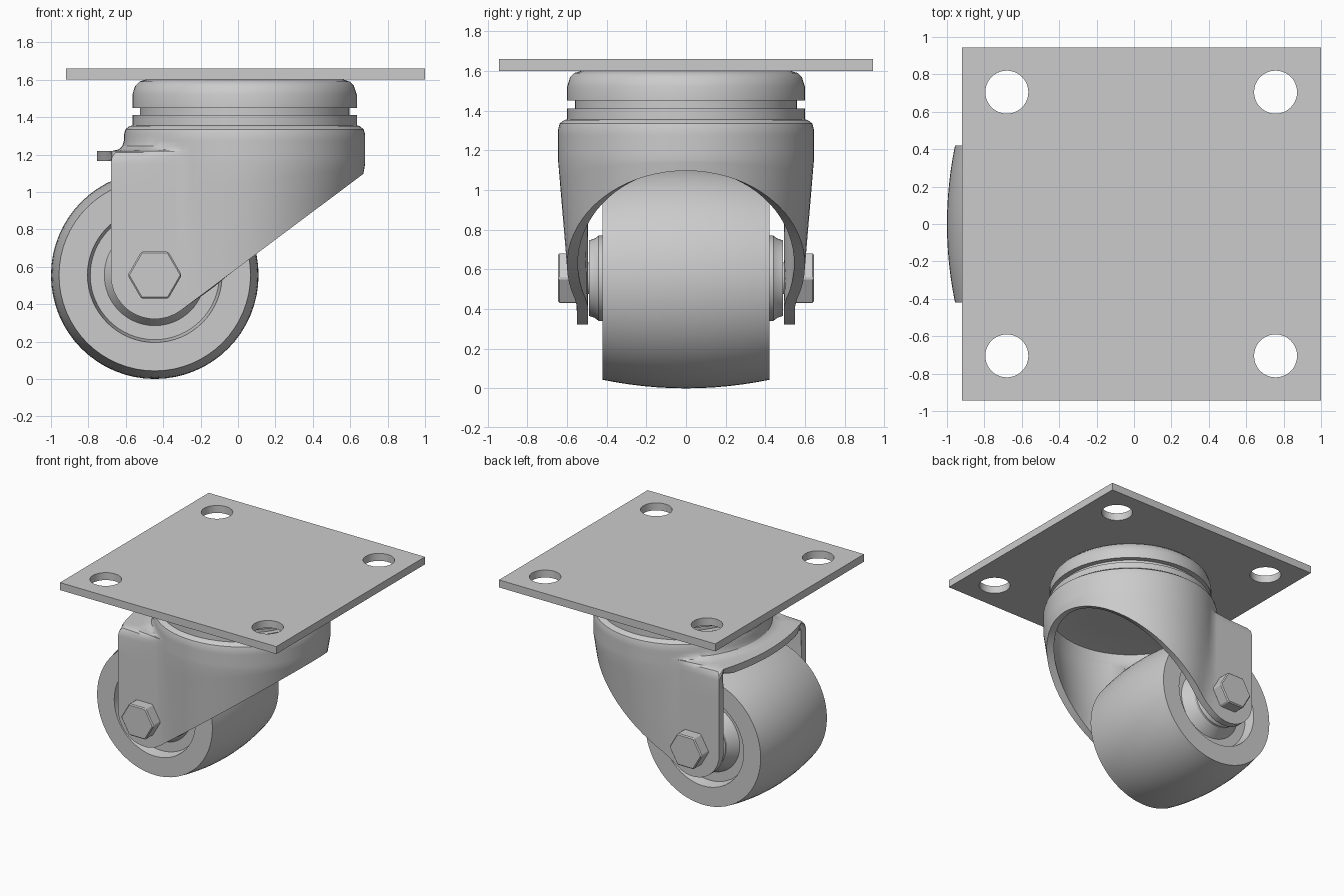
import bpy, bmesh
from math import sin, cos, pi, radians
from mathutils import Matrix

if "Cube" in bpy.data.objects:
    bpy.data.objects.remove(bpy.data.objects["Cube"])

AX, AZ = -0.445, 0.555      # wheel axle position
CX = 0.035                  # swivel axis


def finish(name, bm, smooth=True, angle=30):
    me = bpy.data.meshes.new(name)
    bm.to_mesh(me)
    bm.free()
    ob = bpy.data.objects.new(name, me)
    bpy.context.collection.objects.link(ob)
    bpy.ops.object.select_all(action='DESELECT')
    ob.select_set(True)
    bpy.context.view_layer.objects.active = ob
    if smooth:
        bpy.ops.object.shade_smooth_by_angle(angle=radians(angle))
    return ob


def apply_mod(ob, kind, **settings):
    bpy.context.view_layer.objects.active = ob
    mod = ob.modifiers.new(kind.title(), kind)
    for key, value in settings.items():
        setattr(mod, key, value)
    bpy.ops.object.modifier_apply(modifier=mod.name)


def lathe(name, profile, matrix, steps=64):
    """Spin (radius, height) points around local z."""
    bm = bmesh.new()
    vs = [bm.verts.new((r, 0, h)) for r, h in profile]
    es = [bm.edges.new(p) for p in zip(vs, vs[1:])]
    bmesh.ops.spin(bm, geom=vs + es, cent=(0, 0, 0), axis=(0, 0, 1),
                   angle=2 * pi, steps=steps)
    bmesh.ops.remove_doubles(bm, verts=bm.verts, dist=1e-4)
    bmesh.ops.recalc_face_normals(bm, faces=bm.faces)
    bm.transform(matrix)
    return finish(name, bm)


def cylinder(name, radius, depth, matrix, sides, smooth=True):
    bm = bmesh.new()
    bmesh.ops.create_cone(bm, cap_ends=True, segments=sides, radius1=radius,
                          radius2=radius, depth=depth, matrix=matrix)
    return finish(name, bm, smooth)


# Mounting plate with four bolt holes
bm = bmesh.new()
bmesh.ops.create_cube(bm, size=1, matrix=Matrix.Translation((0.04, 0, 1.63))
                      @ Matrix.Diagonal((1.92, 1.885, 0.06, 1)))
plate = finish("mounting_plate", bm, False)
for x in (-0.68, 0.757):
    for y in (-0.705, 0.705):
        cutter = cylinder("hole_cutter", 0.115, 0.3,
                          Matrix.Translation((x, y, 1.63)), 40)
        cutter.hide_render = True
        apply_mod(plate, 'BOOLEAN', object=cutter, operation='DIFFERENCE', solver='EXACT')
        bpy.data.objects.remove(cutter)
bpy.context.view_layer.objects.active = plate
bpy.ops.object.select_all(action='DESELECT')
plate.select_set(True)
bpy.ops.object.shade_smooth_by_angle(angle=radians(30))

# Swivel bearing
lathe("swivel_bearing", [(0, 1.6), (0.53, 1.6), (0.562, 1.59), (0.585, 1.567), (0.6, 1.52),
                         (0.6, 1.45), (0.56, 1.45), (0.56, 1.41), (0.6, 1.41),
                         (0.6, 1.35), (0, 1.35)], Matrix.Translation((CX, 0, 0)))

# Wheel, crowned tread with recessed hub on both sides
axle_frame = Matrix.Translation((AX, 0, AZ)) @ Matrix.Rotation(pi / 2, 4, 'X')
side = [(0, 0.49), (0.19, 0.49), (0.2, 0.46), (0.215, 0.44), (0.215, 0.42), (0.27, 0.34),
        (0.345, 0.34), (0.36, 0.42)]
tread = [(0.555 - 0.043 * (i / 6) ** 2, 0.42 * i / 6) for i in range(6, -7, -1)]
lathe("wheel", side + tread + [(r, -h) for r, h in reversed(side)], axle_frame)

# Axle and hexagonal heads
cylinder("axle", 0.08, 1.1, axle_frame, 32)
for s, label in ((-1, "front"), (1, "back")):
    turn = Matrix.Translation((AX, s * 0.595, AZ)) @ Matrix.Rotation(pi / 2, 4, 'X') \
        @ Matrix.Rotation(pi / 2, 4, 'Z')
    head = cylinder("axle_bolt_" + label, 0.145, 0.1, turn, 6, False)
    apply_mod(head, 'BEVEL', width=0.008, segments=1)

# Fork: half outline as (upper x, y, lower x, y, is_tab), from front lip to back
R, RL = 0.235, 0.645
half = []
for i in range(7):
    y = 0.49 * i / 6
    x = -0.755 + 0.075 * (i / 6) ** 2
    half.append((x, y, x, y, True))
for i in range(13):
    x = AX - R * cos(radians(127) * i / 12)
    half.append((x, 0.55, x, 0.55, False))
for i in range(1, 25):
    p = radians(121) * (1 - i / 24)
    ly = 0.6 * sin(p)
    if p > pi / 2:
        ly = max(ly, 0.55)
    half.append((CX + RL * cos(p), RL * sin(p), CX + 0.635 * cos(p), ly, False))
outline = half + [(a, -b, c, -d, t) for a, b, c, d, t in half[-2:0:-1]]


def lower_edge(x):
    """Round around the axle, then the slanted tangent cut."""
    if x < AX + R * 0.6:
        return AZ - max(R * R - (x - AX) ** 2, 0) ** 0.5
    return 0.367 + 0.749 * (x + 0.304)


dome = [(0.3, 1.36), (0.585, 1.36), (0.615, 1.352), (0.637, 1.335), (RL, 1.305)]
ledge = [(0, 1.275), (0.06, 1.245), (0.2, 1.227), (0.4, 1.22), (0.75, 1.22),
         (0.88, 1.21), (0.97, 1.185), (1, 1.15)]
bm = bmesh.new()
hub = bm.verts.new((CX, 0, 1.36))
columns = []
for ux, uy, lx, ly, tab in outline:
    dx, dy = ux - CX, uy
    d = (dx * dx + dy * dy) ** 0.5
    extra = max(d - RL, 0)
    pts = [(s, z) for s, z in dome]
    pts += [(RL + extra * k, max(z, 1.22) if tab else z) for k, z in ledge]
    col = [bm.verts.new((CX + dx / d * s, dy / d * s, z)) for s, z in pts]
    if not tab:
        zb = lower_edge(lx)
        for i in range(1, 6):
            t = i / 5
            col.append(bm.verts.new((ux + (lx - ux) * t, uy + (ly - uy) * t,
                                     1.15 + (zb - 1.15) * t)))
    columns.append(col)
for a, b in zip(columns, columns[1:] + columns[:1]):
    bm.faces.new((hub, b[0], a[0]))
    for i in range(min(len(a), len(b)) - 1):
        bm.faces.new((a[i], b[i], b[i + 1], a[i + 1]))
bmesh.ops.recalc_face_normals(bm, faces=bm.faces)
hub.normal_update()
if hub.normal.z < 0:
    bmesh.ops.reverse_faces(bm, faces=bm.faces)
fork = finish("fork", bm)
apply_mod(fork, 'SOLIDIFY', thickness=0.055, offset=-1)
bpy.ops.object.select_all(action='DESELECT')
fork.select_set(True)
bpy.ops.object.shade_smooth_by_angle(angle=radians(35))
